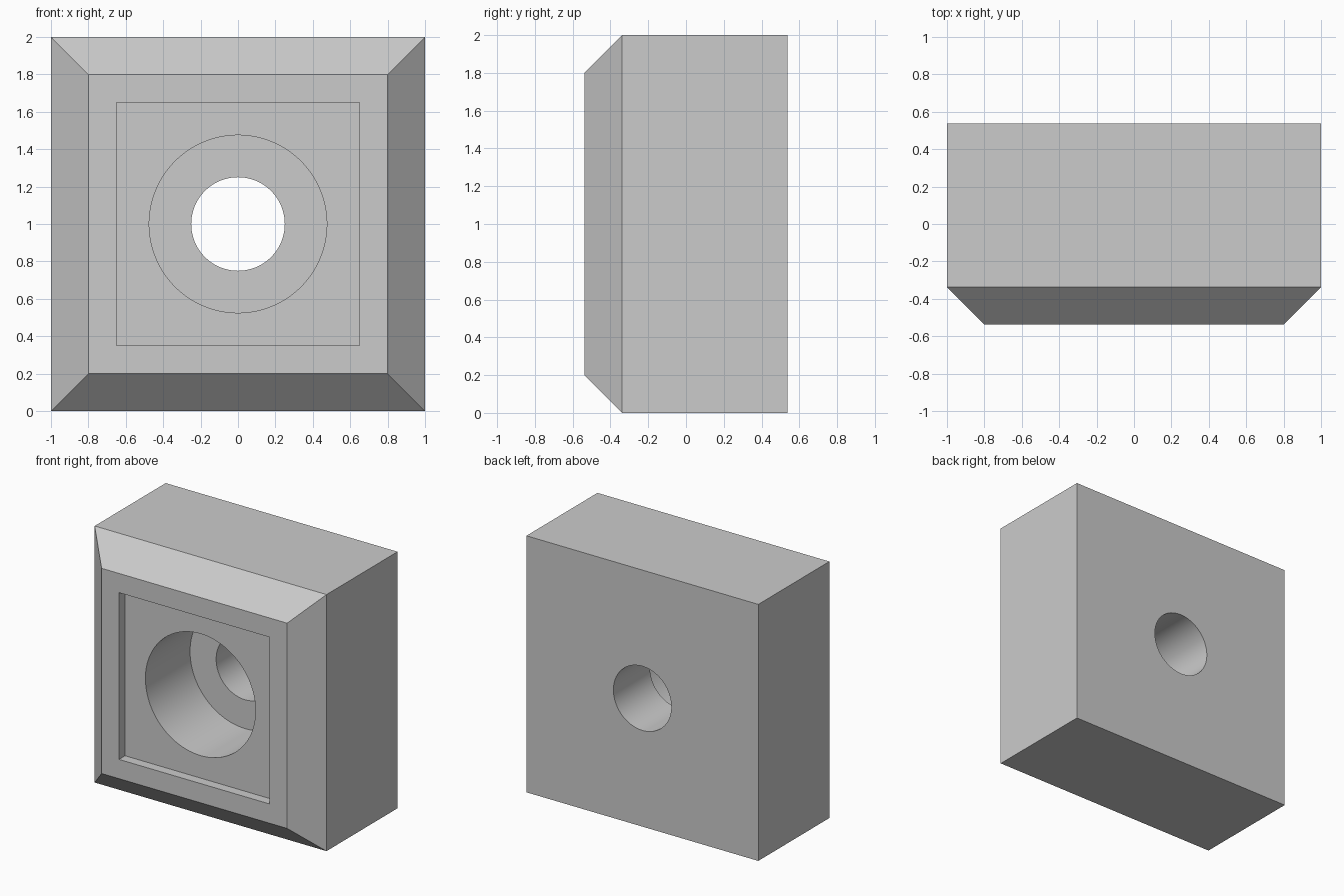
import bpy, bmesh, math

default = bpy.data.objects.get("Cube")
if default:
    bpy.data.objects.remove(default, do_unlink=True)

FRONT, BACK, MID_Z = -0.5375, 0.5375, 1.0
CHAMFER = 0.2

grey = bpy.data.materials.new("plain_grey")
grey.use_nodes = True
colour = (0.6, 0.6, 0.6, 1)
grey.diffuse_color = colour
grey.node_tree.nodes["Principled BSDF"].inputs["Base Color"].default_value = colour


def box(name, half, y0, y1):
    """Square block spanning y0 to y1 around the central axis."""
    bpy.ops.mesh.primitive_cube_add(size=1, location=(0, (y0 + y1) / 2, MID_Z))
    ob = bpy.context.object
    ob.name = name
    ob.scale = (2 * half, y1 - y0, 2 * half)
    bpy.ops.object.transform_apply(location=True, rotation=False, scale=True)
    return ob


def cylinder(name, radius, y0, y1):
    """Round bar along y around the central axis."""
    bpy.ops.mesh.primitive_cylinder_add(
        vertices=96, radius=radius, depth=y1 - y0,
        location=(0, (y0 + y1) / 2, MID_Z), rotation=(math.pi / 2, 0, 0))
    ob = bpy.context.object
    ob.name = name
    return ob


# Block with its four front edges sloped back
block = box("chamfered_block", 1.0, FRONT + CHAMFER, BACK)
bm = bmesh.new()
bm.from_mesh(block.data)
front_face = min(bm.faces, key=lambda f: f.calc_center_median().y)
new = bmesh.ops.extrude_face_region(bm, geom=[front_face])["geom"]
bmesh.ops.delete(bm, geom=[front_face], context="FACES_ONLY")
for v in (g for g in new if isinstance(g, bmesh.types.BMVert)):
    v.co.x *= 1 - CHAMFER
    v.co.z = MID_Z + (v.co.z - MID_Z) * (1 - CHAMFER)
    v.co.y = FRONT
bmesh.ops.recalc_face_normals(bm, faces=bm.faces)
bm.to_mesh(block.data)
bm.free()
block.data.materials.append(grey)

# Square recess, wide counterbore and narrow through hole
cutters = [
    box("recess_cutter", 0.65, FRONT - 0.1, FRONT + 0.075),
    cylinder("counterbore_cutter", 0.475, FRONT - 0.2, FRONT + 0.625),
    cylinder("through_hole_cutter", 0.25, FRONT - 0.3, BACK + 0.1),
]
bpy.ops.object.select_all(action="DESELECT")
block.select_set(True)
bpy.context.view_layer.objects.active = block
for cutter in cutters:
    cutter.hide_render = True
    cutter.data.materials.append(grey)
    mod = block.modifiers.new(cutter.name, "BOOLEAN")
    mod.operation = "DIFFERENCE"
    mod.solver = "EXACT"
    mod.object = cutter
    bpy.ops.object.modifier_apply(modifier=mod.name)
    bpy.data.objects.remove(cutter, do_unlink=True)

# Smooth bores, crisp edges
bpy.ops.object.shade_smooth_by_angle(angle=math.radians(30))
